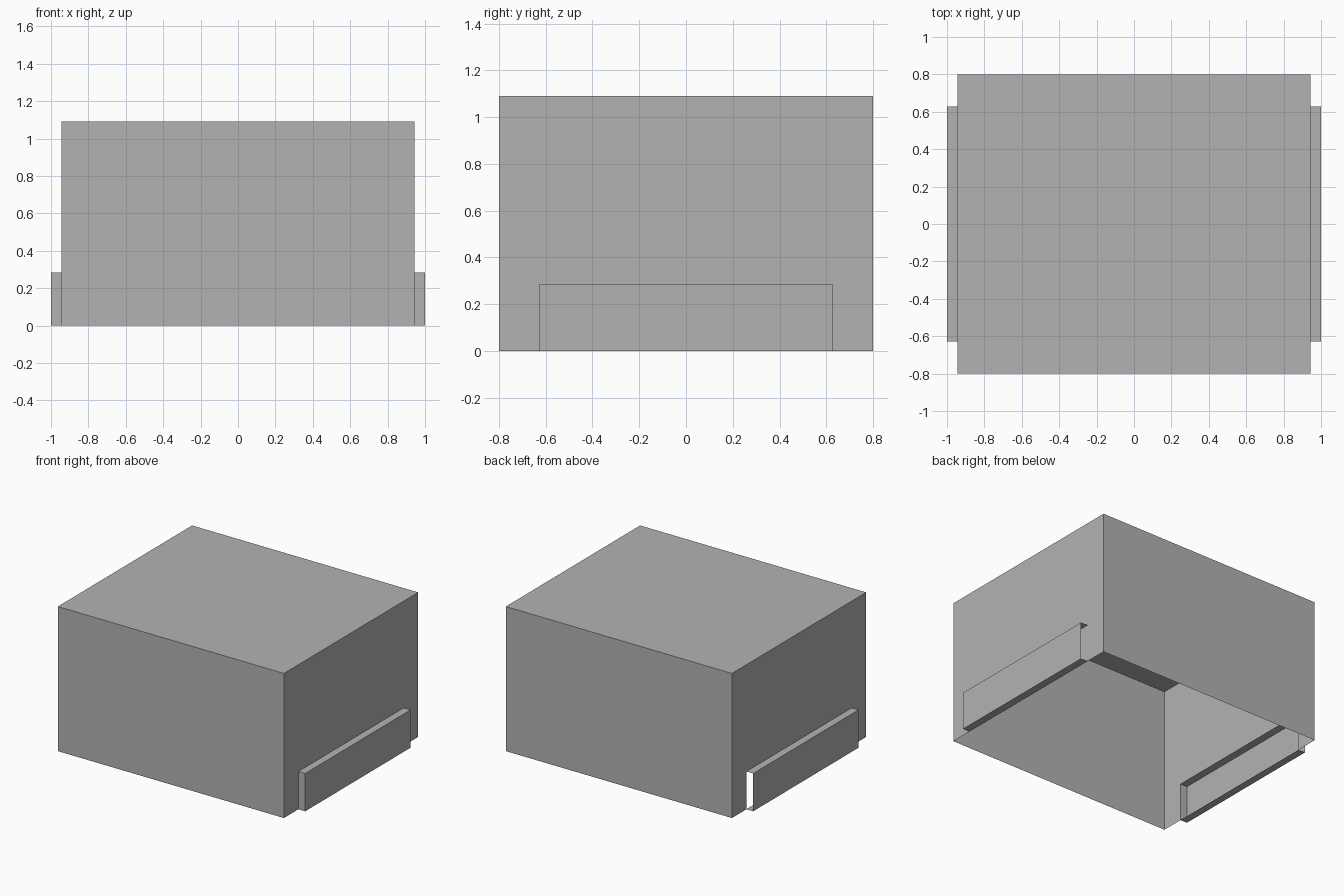
import bpy
import bmesh
from mathutils import Matrix, Vector

default_cube = bpy.data.objects.get("Cube")
if default_cube:
    bpy.data.objects.remove(default_cube, do_unlink=True)

# Main sizes
HALF_X, HALF_Y, HEIGHT = 0.943, 0.8, 1.09
POD_Y, POD_HEIGHT = 0.628, 0.285

grey = bpy.data.materials.new("plain_grey")
grey.use_nodes = True
colour = (0.45, 0.45, 0.45, 1)
grey.diffuse_color = colour
grey.node_tree.nodes["Principled BSDF"].inputs["Base Color"].default_value = colour


def open_box(low, high, open_sides):
    """Thin-walled box without the faces that point along open_sides."""
    low, high = Vector(low), Vector(high)
    bm = bmesh.new()
    transform = Matrix.Translation((low + high) / 2) @ Matrix.Diagonal((*(high - low), 1))
    bmesh.ops.create_cube(bm, size=1, matrix=transform)
    bm.normal_update()
    removed = [f for f in bm.faces
               if any(f.normal.dot(Vector(s)) > 0.9 for s in open_sides)]
    bmesh.ops.delete(bm, geom=removed, context="FACES")
    return bm


def finish(bm, name):
    mesh = bpy.data.meshes.new(name)
    bm.to_mesh(mesh)
    bm.free()
    mesh.materials.append(grey)
    obj = bpy.data.objects.new(name, mesh)
    bpy.context.collection.objects.link(obj)


# Shell: walls and roof, open underneath
shell = open_box((-HALF_X, -HALF_Y, 0), (HALF_X, HALF_Y, HEIGHT), [(0, 0, -1)])


def right_wall_faces(top):
    return [f for f in shell.faces
            if f.normal.x < -0.9 and f.calc_center_median().z < top]


# Opening in the right wall leading into its side pod
cuts = [((0, 0, POD_HEIGHT), (0, 0, 1), HEIGHT),
        ((0, -POD_Y, 0), (0, 1, 0), POD_HEIGHT),
        ((0, POD_Y, 0), (0, 1, 0), POD_HEIGHT)]
for point, normal, top in cuts:
    faces = right_wall_faces(top)
    edges = {e for f in faces for e in f.edges}
    verts = {v for f in faces for v in f.verts}
    bmesh.ops.bisect_plane(shell, geom=[*verts, *edges, *faces],
                           plane_co=point, plane_no=normal)
    shell.normal_update()
opening = [f for f in right_wall_faces(POD_HEIGHT)
           if abs(f.calc_center_median().y) < POD_Y / 2]
bmesh.ops.delete(shell, geom=opening, context="FACES")
finish(shell, "shell")

# Side pods: hollow, open towards the wall and at the back end
for name, side in (("left_side_pod", 1), ("right_side_pod", -1)):
    x_low, x_high = sorted((side * HALF_X, side))
    pod = open_box((x_low, -POD_Y, 0), (x_high, POD_Y, POD_HEIGHT),
                   [(-side, 0, 0), (0, 1, 0)])
    finish(pod, name)
